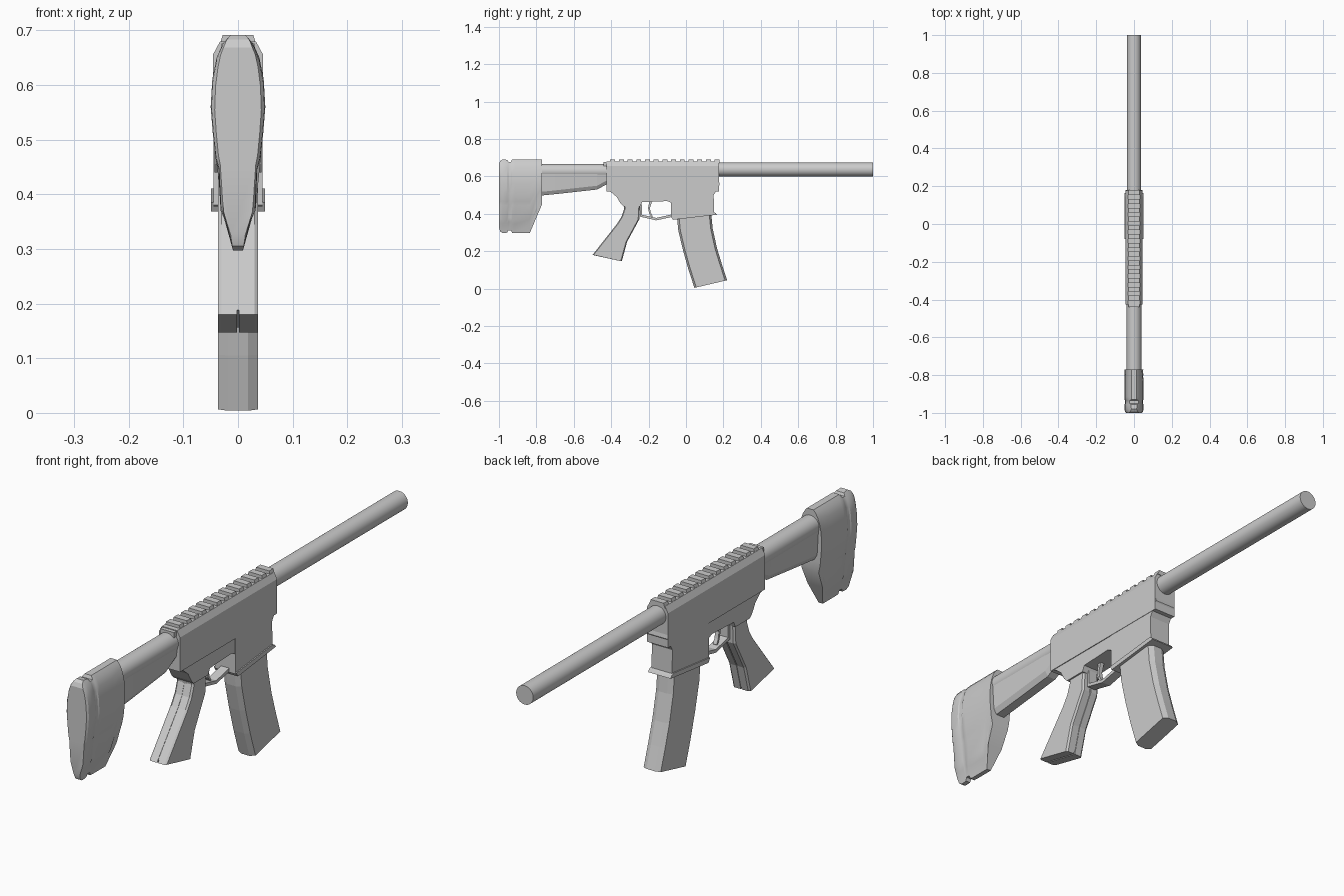
import bpy, bmesh, math
from mathutils import Vector

if "Cube" in bpy.data.objects:
    bpy.data.objects.remove(bpy.data.objects["Cube"])

grey = bpy.data.materials.new("plain_grey")
grey.diffuse_color = (0.6, 0.6, 0.6, 1)
grey.use_nodes = True
grey.node_tree.nodes["Principled BSDF"].inputs["Base Color"].default_value = grey.diffuse_color


def finish(name, bm, smooth=None, bevel=0):
    bmesh.ops.recalc_face_normals(bm, faces=bm.faces)
    me = bpy.data.meshes.new(name)
    bm.to_mesh(me)
    bm.free()
    ob = bpy.data.objects.new(name, me)
    bpy.context.collection.objects.link(ob)
    me.materials.append(grey)
    if bevel:
        m = ob.modifiers.new("bevel", "BEVEL")
        m.width, m.segments, m.limit_method = bevel, 1, 'ANGLE'
        m.angle_limit = math.radians(50)
    if smooth:
        bpy.ops.object.select_all(action='DESELECT')
        ob.select_set(True)
        bpy.context.view_layer.objects.active = ob
        bpy.ops.object.shade_smooth_by_angle(angle=math.radians(smooth))
    return ob


def loft(name, rings, smooth=None, bevel=0):
    """Skin closed rings of equal length and cap both ends."""
    bm = bmesh.new()
    vs = [[bm.verts.new(p) for p in r] for r in rings]
    n = len(vs[0])
    for a, b in zip(vs, vs[1:]):
        for i in range(n):
            j = (i + 1) % n
            bm.faces.new((a[i], a[j], b[j], b[i]))
    bm.faces.new(vs[0])
    bm.faces.new(vs[-1])
    return finish(name, bm, smooth, bevel)


def prism(name, pts, x0, x1, bevel=0):
    """Side profile of (y, z) points pushed from x0 to x1."""
    return loft(name, [[(x, y, z) for y, z in pts] for x in (x0, x1)], None, bevel)


def tube(name, y0, y1, z, r, n=32):
    ang = [2 * math.pi * i / n for i in range(n)]
    loft(name, [[(r * math.cos(a), y, z + r * math.sin(a)) for a in ang]
                for y in (y0, y1)], 40)


# barrel and stock tube
tube("barrel", 0.16, 1.0, 0.637, 0.037)
tube("stock_tube", -0.80, -0.41, 0.628, 0.039)

# fairing under the stock tube
loft("tube_fairing", [[(-.036, y, t), (.036, y, t), (.03, y, b + .02), (.018, y, b),
                       (-.018, y, b), (-.03, y, b + .02)]
                      for y, t, b in ((-.80, .62, .495), (-.70, .62, .505),
                                      (-.475, .62, .53), (-.42, .62, .56))])

# upper receiver with chamfered top
sec = [(.046, .52), (.046, .655), (.033, .679), (-.033, .679), (-.046, .655), (-.046, .52)]
loft("upper_receiver", [[(x, y, z) for x, z in sec] for y in (-.425, .177)])
prism("charging_handle", [(-.44, .655), (-.40, .655), (-.40, .676), (-.44, .676)], -.03, .03)

# rail teeth
for i in range(13):
    y = -.405 + i * .0465
    loft(f"rail_tooth_{i + 1}", [[(-.034, v, .672), (-.028, v, .691), (.028, v, .691), (.034, v, .672)]
                                 for v in (y, y + .026)])

# lower receiver: body, magazine well and flared lip
prism("lower_receiver", [(-.425, .56), (-.425, .525), (-.40, .515), (-.37, .49), (-.35, .455),
                         (-.335, .44), (-.245, .44), (-.235, .462), (-.10, .468), (-.06, .45),
                         (-.06, .56)], -.043, .043)
prism("magazine_well", [(-.08, .56), (-.08, .38), (-.065, .37), (.15, .395), (.148, .50),
                        (.18, .555), (.177, .57)], -.0445, .0445)
prism("well_lip", [(-.08, .385), (-.07, .368), (.165, .395), (.158, .405), (.145, .41)], -.049, .049)

# trigger guard and trigger
prism("trigger_guard", [(-.247, .45), (-.247, .385), (-.16, .365), (-.075, .383), (-.075, .397),
                        (-.16, .378), (-.236, .395), (-.236, .45)], -.018, .018)
prism("trigger", [(-.195, .47), (-.203, .43), (-.196, .40), (-.183, .382), (-.178, .386),
                  (-.188, .405), (-.193, .43), (-.18, .47)], -.008, .008)

# grip: two shells around a slightly recessed core
grip = [(-.335, .46), (-.33, .43), (-.345, .385), (-.37, .345), (-.50, .18), (-.343, .147),
        (-.315, .25), (-.25, .37), (-.245, .46)]
c = sum((Vector(p) for p in grip), Vector((0, 0))) / len(grip)
prism("grip_core", [tuple(c + (Vector(p) - c) * .95) for p in grip], -.01, .01)
for side, s in (("left", -1), ("right", 1)):
    hw = lambda e: [(s * e, y, z) for y, z in grip]
    inner = hw(.002)
    shoulder = hw(.030)
    outer = [(s * .037, y + (.006 if i < 5 else -.006), z) for i, (y, z) in enumerate(grip)]
    loft(f"grip_shell_{side}", [inner, shoulder, outer])

# curved magazine, chamfered section swept down an arc
stations = [((-.052, .42), (.132, .43)), ((-.041, .31), (.143, .32)), ((-.016, .205), (.166, .215)),
            ((.012, .105), (.192, .13)), ((.045, .004), (.22, .045))]
octo = [(0, -.018), (.06, -.037), (.94, -.037), (1, -.018),
        (1, .018), (.94, .037), (.06, .037), (0, .018)]
loft("magazine", [[(x, b[0] + (f[0] - b[0]) * u, b[1] + (f[1] - b[1]) * u) for u, x in octo]
                  for b, f in stations])

# shoulder stock: half width depends on height
widths = [(.297, .009), (.345, .02), (.37, .032), (.445, .035), (.465, .041), (.51, .046),
          (.56, .05), (.61, .047), (.65, .039), (.675, .028), (.691, .014)]


def half_width(z):
    z = min(max(z, widths[0][0]), widths[-1][0])
    for (a, wa), (b, wb) in zip(widths, widths[1:]):
        if z <= b:
            return wa + (wb - wa) * (z - a) / (b - a)


rings = []
for y, top, bot, s in ((-1, .668, .325, .86), (-.993, .683, .305, .97), (-.98, .691, .297, 1),
                       (-.955, .688, .299, 1), (-.95, .678, .312, .95), (-.935, .678, .312, .95),
                       (-.93, .691, .298, 1), (-.915, .691, .297, 1), (-.835, .691, .297, 1),
                       (-.80, .691, .38, 1), (-.77, .691, .45, 1)):
    zs = [bot + (top - bot) * (z - .297) / .394 for z, _ in widths]
    zs = [min(max(z, bot), top) for z in zs]
    rings.append([(half_width(z) * s, y, z) for z in zs] +
                 [(-half_width(z) * s, y, z) for z in reversed(zs)])
loft("shoulder_stock", rings, 25)
